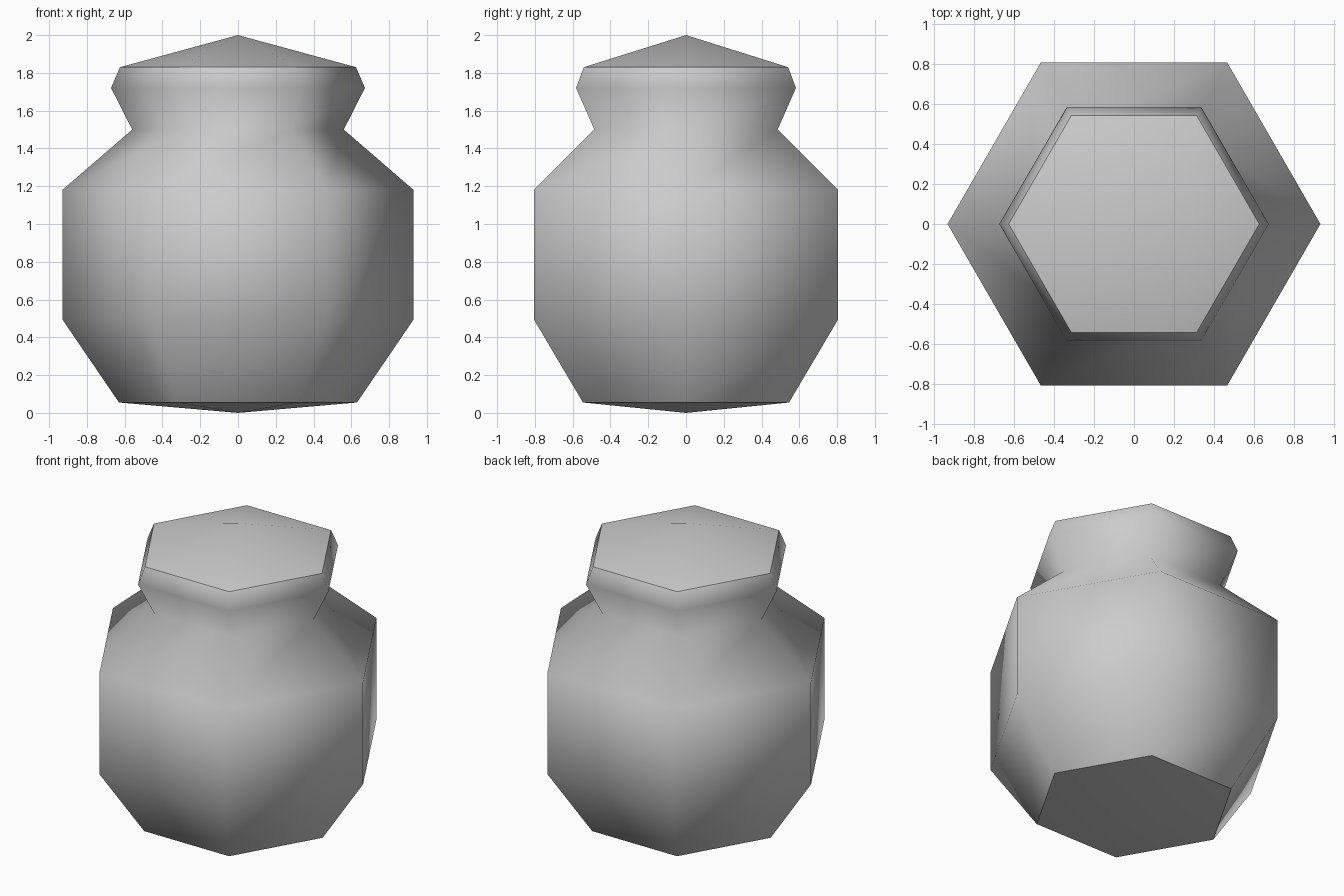
import bpy, bmesh
from math import cos, sin, pi

cube = bpy.data.objects.get("Cube")
if cube:
    bpy.data.objects.remove(cube, do_unlink=True)

SIDES = 6

clay = bpy.data.materials.new("pale_grey")
clay.use_nodes = True
grey = (0.6, 0.6, 0.6, 1)
clay.diffuse_color = grey
clay.node_tree.nodes["Principled BSDF"].inputs["Base Color"].default_value = grey


def lathe(name, profile):
    """Turn a (radius, height) profile into a smooth six-sided shell."""
    bm = bmesh.new()
    rings = []
    for r, z in profile:
        count = SIDES if r else 1
        rings.append([bm.verts.new((r * cos(2 * pi * i / SIDES),
                                    r * sin(2 * pi * i / SIDES), z))
                      for i in range(count)])
    for low, high in zip(rings, rings[1:]):
        for i in range(SIDES):
            j = (i + 1) % SIDES
            if len(low) == 1:
                bm.faces.new((low[0], high[j], high[i]))
            elif len(high) == 1:
                bm.faces.new((low[i], low[j], high[0]))
            else:
                bm.faces.new((low[i], low[j], high[j], high[i]))
    for face in bm.faces:
        face.smooth = True
    mesh = bpy.data.meshes.new(name)
    bm.to_mesh(mesh)
    bm.free()
    mesh.materials.append(clay)
    obj = bpy.data.objects.new(name, mesh)
    bpy.context.collection.objects.link(obj)
    return obj


# Shared rims between the parts stay crisp because the shells are separate
foot = (0.63, 0.055)
rim = (0.625, 1.83)

# Shallow pointed underside
lathe("jar_base", [(0, 0), foot])

# Belly, shoulder, pinched neck and flared lip
lathe("jar_body", [foot, (0.93, 0.495), (0.93, 1.18),
                   (0.56, 1.5), (0.672, 1.72), rim])

# Low pyramid lid
lathe("jar_lid", [rim, (0, 2)])
